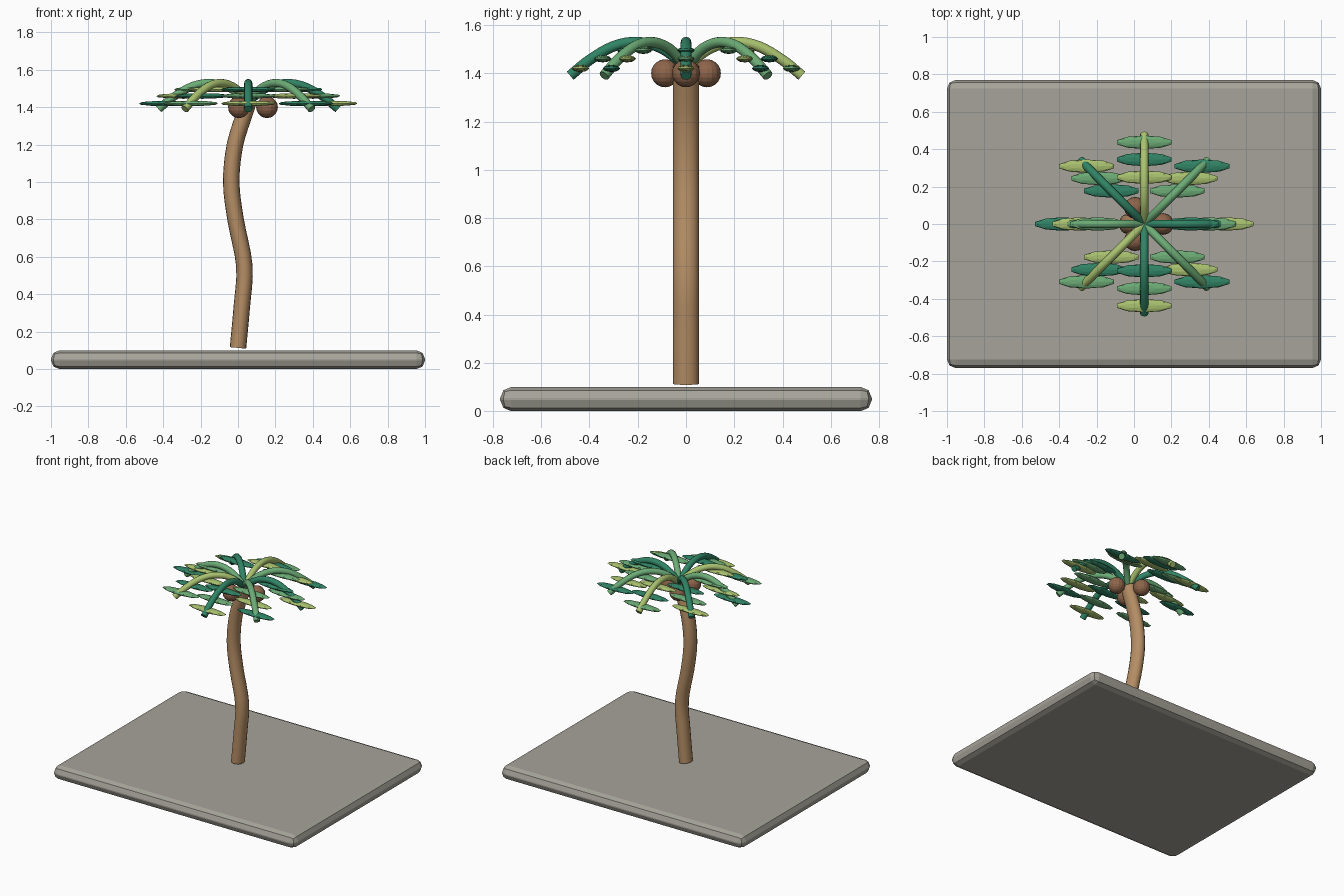
import bpy, bmesh, math
from mathutils import Vector, Matrix

if "Cube" in bpy.data.objects:
    bpy.data.objects.remove(bpy.data.objects["Cube"])


def material(name, rgb):
    m = bpy.data.materials.new(name)
    m.diffuse_color = (*rgb, 1)
    m.use_nodes = True
    m.node_tree.nodes["Principled BSDF"].inputs["Base Color"].default_value = m.diffuse_color
    return m


STONE = material("stone grey", (0.38, 0.37, 0.32))
BARK = material("bark tan", (0.46, 0.27, 0.13))
NUT = material("nut brown", (0.27, 0.13, 0.07))
GREENS = [material("deep green", (0.03, 0.23, 0.13)),
          material("mid green", (0.15, 0.41, 0.18)),
          material("pale green", (0.40, 0.54, 0.16))]
CROWN_X = 0.055


def finish(bm, name, mat):
    bmesh.ops.recalc_face_normals(bm, faces=bm.faces)
    me = bpy.data.meshes.new(name)
    bm.to_mesh(me)
    bm.free()
    me.materials.append(mat)
    ob = bpy.data.objects.new(name, me)
    bpy.context.collection.objects.link(ob)
    return ob


def smooth(ob, degrees=40):
    bpy.ops.object.select_all(action='DESELECT')
    ob.select_set(True)
    bpy.context.view_layer.objects.active = ob
    bpy.ops.object.shade_smooth_by_angle(angle=math.radians(degrees))


def spline(pts, steps=4):
    """Catmull-Rom curve through (distance, height) points."""
    p = [Vector(q) for q in pts]
    p = [2 * p[0] - p[1]] + p + [2 * p[-1] - p[-2]]
    out = []
    for i in range(1, len(p) - 2):
        a, b, c, d = p[i - 1:i + 3]
        for s in range(steps):
            t = s / steps
            out.append(0.5 * (2 * b + (c - a) * t + (2 * a - 5 * b + 4 * c - d) * t * t
                              + (3 * b - a - 3 * c + d) * t ** 3))
    return out + [p[-2]]


def tube(name, pts, mat, r_plane, r_side, sides, angle=0, x0=0):
    """Capped tube along a path lying in the upright plane at the given angle."""
    path = spline(pts)
    out = Vector((math.cos(angle), math.sin(angle), 0))
    side = Vector((-out.y, out.x, 0))
    up = Vector((0, 0, 1))
    bm = bmesh.new()
    rings = []
    for i, q in enumerate(path):
        t = (path[min(i + 1, len(path) - 1)] - path[max(i - 1, 0)]).normalized()
        normal = out * t.y - up * t.x
        centre = Vector((x0, 0, 0)) + out * q.x + up * q.y
        angles = [2 * math.pi * k / sides for k in range(sides)]
        rings.append([bm.verts.new(centre + normal * r_plane * math.cos(a)
                                   + side * r_side * math.sin(a)) for a in angles])
    for a, b in zip(rings, rings[1:]):
        for k in range(sides):
            n = (k + 1) % sides
            bm.faces.new((a[k], a[n], b[n], b[k]))
    bm.faces.new(rings[0])
    bm.faces.new(rings[-1])
    ob = finish(bm, name, mat)
    smooth(ob)
    return ob


# Ground slab with rounded edges
bm = bmesh.new()
bmesh.ops.create_cube(bm, size=1, matrix=Matrix.Translation((0, 0, 0.05))
                      @ Matrix.Diagonal((2, 1.54, 0.1, 1)))
bmesh.ops.bevel(bm, geom=bm.edges[:], offset=0.046, segments=2,
                profile=0.5, affect='EDGES')
finish(bm, "ground_slab", STONE)

# Swaying trunk
tube("trunk", [(0, 0.113), (0.02, 0.33), (0.034, 0.55), (-0.013, 0.8),
               (-0.036, 1.0), (-0.016, 1.2), (0.04, 1.38), (0.055, 1.43)],
     BARK, 0.044, 0.053, 16)

# Three coconuts around the trunk top
for i in range(3):
    a = i * math.tau / 3
    bm = bmesh.new()
    bmesh.ops.create_uvsphere(bm, u_segments=16, v_segments=10, radius=0.058,
                              matrix=Matrix.Translation((CROWN_X + 0.1 * math.cos(a),
                                                         0.1 * math.sin(a), 1.4)))
    finish(bm, f"coconut_{i + 1}", NUT)

# Eight arching fronds, each with three leaflets in cycling greens
ARCH = [(0, 1.43), (0.1, 1.503), (0.2, 1.529), (0.3, 1.512), (0.4, 1.455), (0.48, 1.39)]
LEAFLETS = [(0.25, 1.495), (0.345, 1.46), (0.437, 1.42)]
for i in range(8):
    a = i * math.pi / 4
    tube(f"frond_{i + 1}", ARCH, GREENS[i % 3], 0.022, 0.022, 12, a, CROWN_X)
    for j, (r, z) in enumerate(LEAFLETS):
        bm = bmesh.new()
        place = Matrix.Translation((CROWN_X + r * math.cos(a), r * math.sin(a), z))
        bmesh.ops.create_icosphere(bm, subdivisions=2, radius=1,
                                   matrix=place @ Matrix.Diagonal((0.154, 0.036, 0.015, 1)))
        finish(bm, f"leaflet_{i + 1}_{j + 1}", GREENS[(i + j) % 3])
